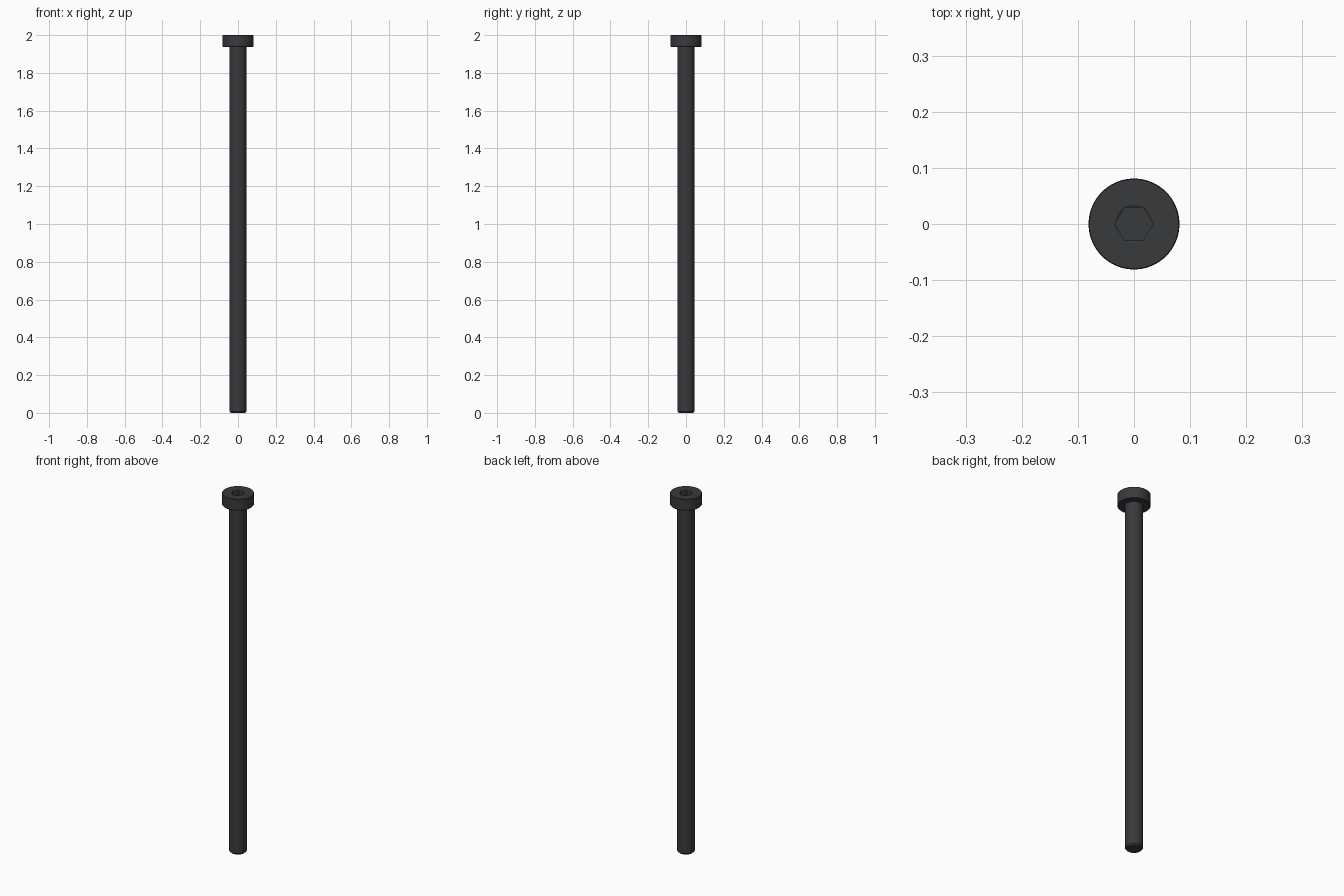
import bpy, bmesh, math

if "Cube" in bpy.data.objects:
    bpy.data.objects.remove(bpy.data.objects["Cube"])

SIDES = 96


def make_object(name, bm):
    bmesh.ops.recalc_face_normals(bm, faces=bm.faces)
    mesh = bpy.data.meshes.new(name)
    bm.to_mesh(mesh)
    bm.free()
    ob = bpy.data.objects.new(name, mesh)
    bpy.context.collection.objects.link(ob)
    return ob


def lathe(name, profile, sides=SIDES):
    """Closed solid of revolution from (radius, z) points, capped at both ends."""
    bm = bmesh.new()
    rings = [[bm.verts.new((r * math.cos(math.tau * i / sides),
                            r * math.sin(math.tau * i / sides), z))
              for i in range(sides)] for r, z in profile]
    for a, b in zip(rings, rings[1:]):
        for i in range(sides):
            j = (i + 1) % sides
            bm.faces.new((a[i], a[j], b[j], b[i]))
    bm.faces.new(rings[0][::-1])
    bm.faces.new(rings[-1])
    return make_object(name, bm)


# Bolt body: chamfered tip, plain shank, low cylindrical head
bolt = lathe("socket_head_bolt", [
    (0.038, 0), (0.045, 0.008), (0.045, 1.937),
    (0.079, 1.937), (0.081, 1.939), (0.081, 1.998), (0.0795, 2.0)])

# Socket cutters: hex recess with corners on x, and a shallow round lead-in
hex_cutter = lathe("hex_cutter", [(0.034, 1.957), (0.034, 2.02)], 6)
lead_cutter = lathe("lead_in_cutter", [(0.0294, 1.9975), (0.034, 2.0), (0.034, 2.02)])
for cutter in (hex_cutter, lead_cutter):
    mod = bolt.modifiers.new(cutter.name, 'BOOLEAN')
    mod.object = cutter
    mod.operation = 'DIFFERENCE'
    mod.solver = 'EXACT'

# Apply the cuts, then remove the cutters
bpy.context.view_layer.objects.active = bolt
bolt.select_set(True)
for mod in list(bolt.modifiers):
    bpy.ops.object.modifier_apply(modifier=mod.name)
for cutter in (hex_cutter, lead_cutter):
    bpy.data.objects.remove(cutter)

# Black-oxide steel finish
steel = bpy.data.materials.new("dark_steel")
steel.diffuse_color = (0.04, 0.042, 0.046, 1)
steel.use_nodes = True
steel.node_tree.nodes["Principled BSDF"].inputs["Base Color"].default_value = steel.diffuse_color
bolt.data.materials.clear()
bolt.data.materials.append(steel)
bpy.ops.object.shade_smooth_by_angle(angle=math.radians(25))
